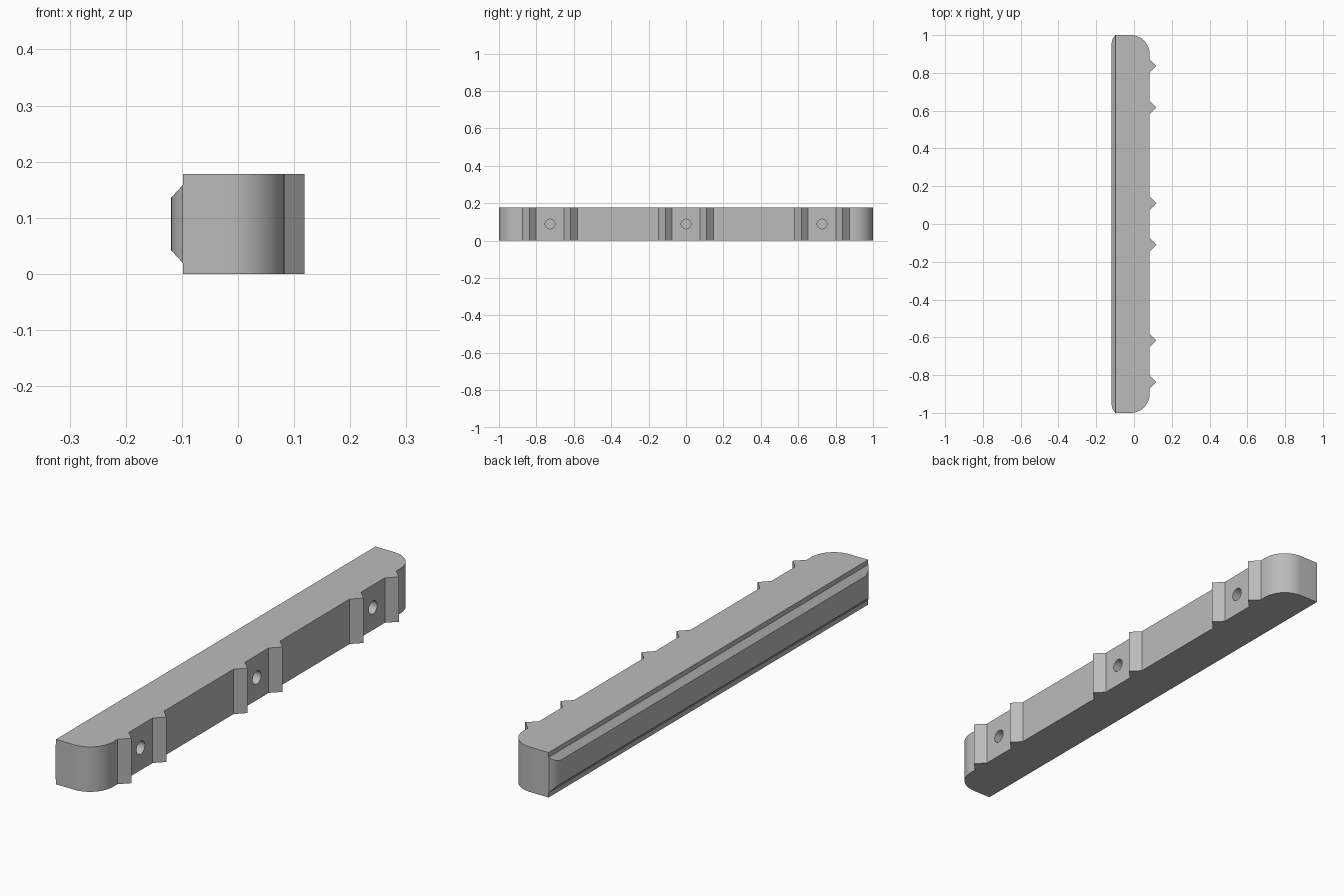
import bpy, bmesh, math
from mathutils import Matrix

cube = bpy.data.objects.get("Cube")
if cube:
    bpy.data.objects.remove(cube, do_unlink=True)

HEIGHT, BACK, FACE, END = 0.178, -0.098, 0.0825, 1.0
CORNER = 0.1
GROUPS = (-0.727, 0, 0.727)          # centres of the tooth pairs and holes
TOOTH_OFFSET, TOOTH = 0.11, 0.036
HOLE_RADIUS, HOLE_DEPTH = 0.026, 0.1

grey = bpy.data.materials.new("plain grey")
grey.use_nodes = True
colour = (0.5, 0.5, 0.5, 1)
grey.diffuse_color = colour
grey.node_tree.nodes["Principled BSDF"].inputs["Base Color"].default_value = colour


def finish(name, bm):
    bmesh.ops.recalc_face_normals(bm, faces=bm.faces)
    mesh = bpy.data.meshes.new(name)
    bm.to_mesh(mesh)
    bm.free()
    mesh.materials.append(grey)
    obj = bpy.data.objects.new(name, mesh)
    bpy.context.collection.objects.link(obj)
    return obj


def activate(obj):
    bpy.ops.object.select_all(action='DESELECT')
    obj.select_set(True)
    bpy.context.view_layer.objects.active = obj


# Bar: plan outline with two round corners and pointed teeth, pulled upward
def corner(start):
    sign = -1 if start < 0 else 1
    for i in range(17):
        a = start + math.pi / 2 * i / 16
        yield (FACE - CORNER + CORNER * math.cos(a),
               sign * (END - CORNER) + CORNER * math.sin(a))


outline = [(BACK, -END), *corner(-math.pi / 2)]
for centre in GROUPS:
    for y in (centre - TOOTH_OFFSET, centre + TOOTH_OFFSET):
        outline += [(FACE, y - TOOTH), (FACE + TOOTH, y), (FACE, y + TOOTH)]
outline += [*corner(0), (BACK, END)]

bm = bmesh.new()
base = bm.faces.new([bm.verts.new((x, y, 0)) for x, y in outline])
top = bmesh.ops.extrude_face_region(bm, geom=[base])["geom"]
bmesh.ops.translate(bm, vec=(0, 0, HEIGHT),
                    verts=[v for v in top if isinstance(v, bmesh.types.BMVert)])
bar = finish("bar", bm)

# Blind round holes between the teeth of each pair
bm = bmesh.new()
for y in GROUPS:
    place = Matrix.Translation((FACE, y, HEIGHT / 2)) @ Matrix.Rotation(math.pi / 2, 4, 'Y')
    bmesh.ops.create_cone(bm, cap_ends=True, segments=32, radius1=HOLE_RADIUS,
                          radius2=HOLE_RADIUS, depth=HOLE_DEPTH * 2, matrix=place)
cutter = finish("hole_cutter", bm)
cutter.hide_render = True
activate(bar)
cut = bar.modifiers.new("holes", 'BOOLEAN')
cut.object = cutter
cut.solver = 'EXACT'
bpy.ops.object.modifier_apply(modifier=cut.name)
bpy.data.objects.remove(cutter, do_unlink=True)

# Back rail: bevelled strip whose depth curves away to nothing at both ends
RAIL, RADIUS, RUN = 0.021, 0.08, 0.053
stations = []
for i in range(9):
    t = RUN * i / 8
    depth = max(RAIL - RADIUS + math.sqrt(RADIUS ** 2 - t ** 2), 0.0002)
    stations.append((END - RUN + t, depth))
stations = [(-y, d) for y, d in reversed(stations)] + stations

bm = bmesh.new()
rings = []
for y, depth in stations:
    wide, narrow = 0.07, 0.07 - 0.023 * depth / RAIL
    section = ((BACK, -wide), (BACK - depth, -narrow), (BACK - depth, narrow), (BACK, wide))
    rings.append([bm.verts.new((x, y, HEIGHT / 2 + z)) for x, z in section])
for a, b in zip(rings, rings[1:]):
    for i in range(3):
        bm.faces.new((a[i], a[i + 1], b[i + 1], b[i]))
bm.faces.new(rings[0])
bm.faces.new(rings[-1])
rail = finish("back_rail", bm)

for obj in (bar, rail):
    activate(obj)
    bpy.ops.object.shade_smooth_by_angle(angle=math.radians(25))
